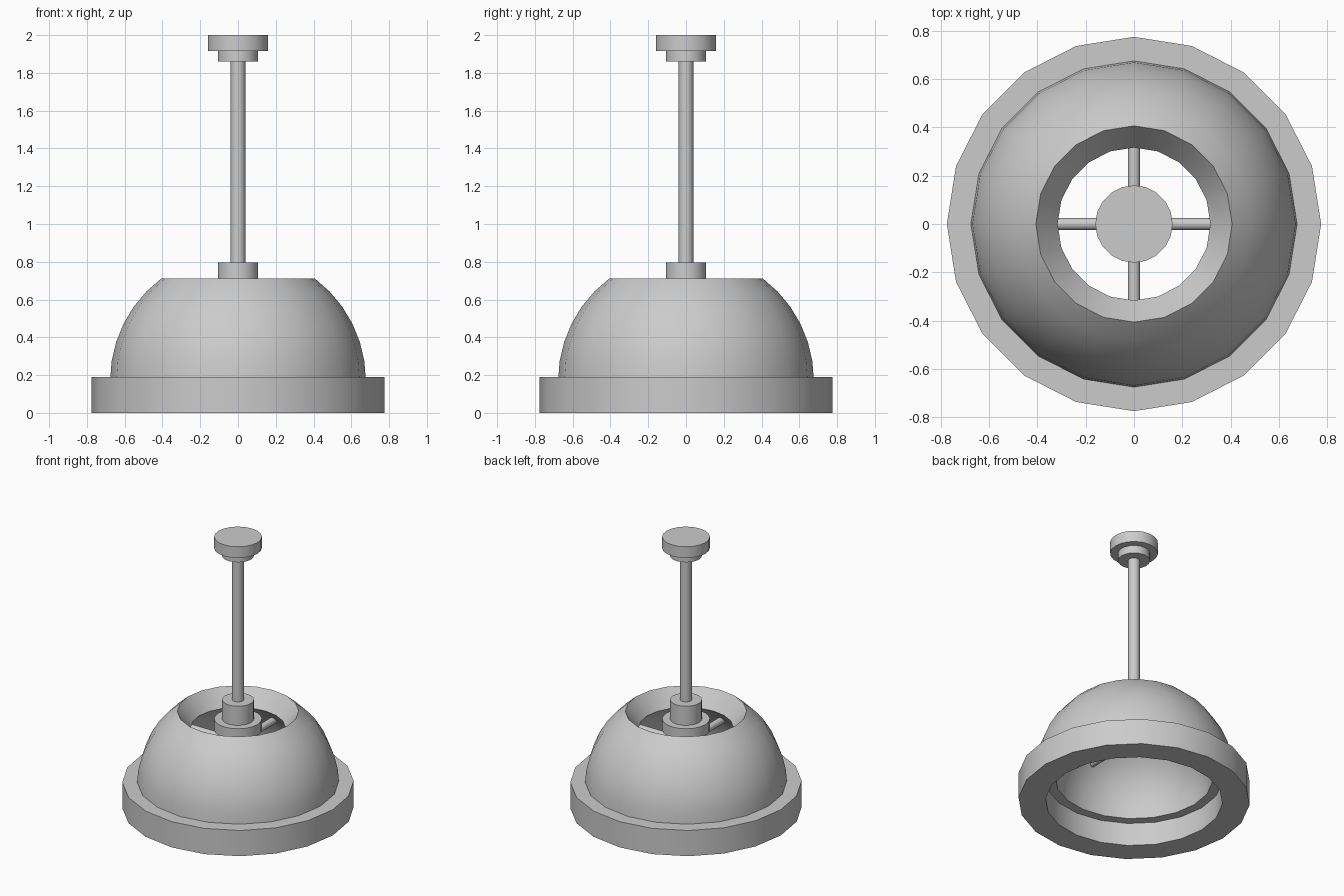
import bpy, bmesh, math

if "Cube" in bpy.data.objects:
    bpy.data.objects.remove(bpy.data.objects["Cube"])

SIDES = 20


def finish(name, bm):
    bmesh.ops.remove_doubles(bm, verts=bm.verts, dist=1e-5)
    bmesh.ops.recalc_face_normals(bm, faces=bm.faces)
    mesh = bpy.data.meshes.new(name)
    bm.to_mesh(mesh)
    bm.free()
    ob = bpy.data.objects.new(name, mesh)
    bpy.context.collection.objects.link(ob)
    bpy.ops.object.select_all(action='DESELECT')
    bpy.context.view_layer.objects.active = ob
    ob.select_set(True)
    bpy.ops.object.shade_smooth_by_angle(angle=math.radians(35))
    return ob


def lathe(name, profile, closed=False):
    """Spin an (r, z) profile around the z axis."""
    bm = bmesh.new()
    verts = [bm.verts.new((r, 0, z)) for r, z in profile]
    edges = [bm.edges.new(p) for p in zip(verts, verts[1:])]
    if closed:
        edges.append(bm.edges.new((verts[-1], verts[0])))
    bmesh.ops.spin(bm, geom=verts + edges, cent=(0, 0, 0), axis=(0, 0, 1),
                   angle=math.tau, steps=SIDES, use_merge=False)
    return finish(name, bm)


def disc(name, r, z0, z1):
    return lathe(name, [(0, z0), (r, z0), (r, z1), (0, z1)])


def arc(radius, steps=6, top=math.radians(53.1), base=0.17):
    return [(radius * math.cos(top * i / steps),
             base + radius * math.sin(top * i / steps)) for i in range(steps + 1)]


# Base ring and thick open-topped dome shade
lathe("base_ring", [(0.593, 0), (0.775, 0), (0.775, 0.19), (0.593, 0.19)], True)
lathe("dome_shade", arc(0.677) + arc(0.527)[::-1], True)

# Ceiling mount and hanging rod
disc("ceiling_plate", 0.16, 1.917, 2.0)
disc("ceiling_collar", 0.107, 1.86, 1.92)
disc("hanging_rod", 0.039, 0.6, 1.87)

# Hub inside the shade
disc("hub_collar", 0.107, 0.64, 0.797)
disc("hub_plate", 0.16, 0.575, 0.655)
disc("hub_socket", 0.13, 0.43, 0.58)

# Four spokes joining the hub to the shade
for i in range(4):
    bm = bmesh.new()
    bmesh.ops.create_cone(bm, cap_ends=True, segments=16, radius1=0.025,
                          radius2=0.025, depth=0.4)
    ob = finish(f"spoke_{i + 1}", bm)
    a = i * math.pi / 2
    ob.location = (0.28 * math.cos(a), 0.28 * math.sin(a), 0.485)
    ob.rotation_euler = (0, math.pi / 2, a)
